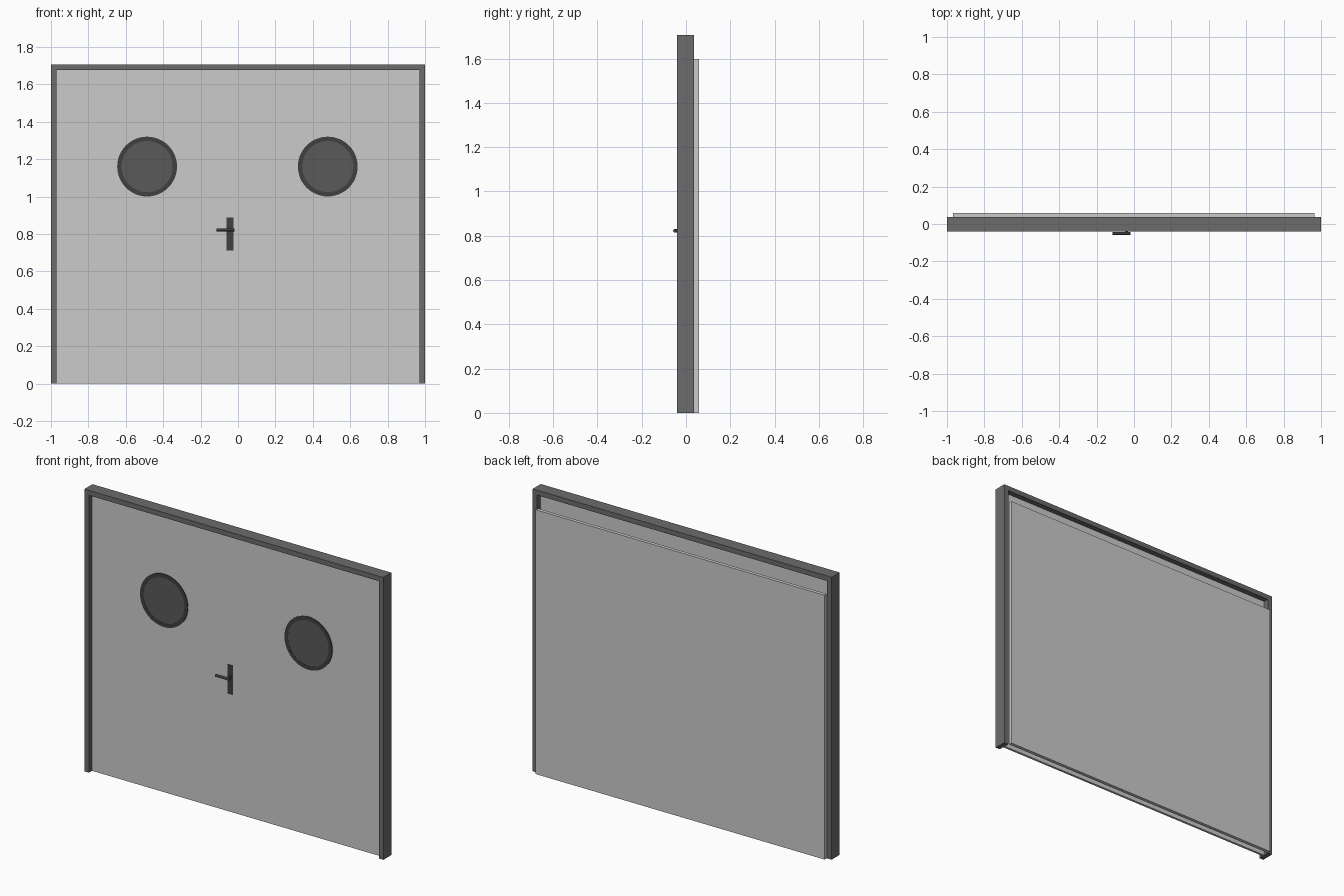
import bpy, bmesh, math
from mathutils import Matrix

if "Cube" in bpy.data.objects:
    bpy.data.objects.remove(bpy.data.objects["Cube"])


def material(name, v):
    m = bpy.data.materials.new(name)
    m.diffuse_color = (v, v, v, 1)
    m.use_nodes = True
    m.node_tree.nodes["Principled BSDF"].inputs["Base Color"].default_value = m.diffuse_color
    return m


FRAME = material("frame_grey", 0.15)
LEAF = material("door_grey", 0.6)
DARK = material("dark_metal", 0.05)
GLASS = material("dark_glass", 0.1)


def finish(name, bm, mat):
    bmesh.ops.recalc_face_normals(bm, faces=bm.faces)
    me = bpy.data.meshes.new(name)
    bm.to_mesh(me)
    bm.free()
    me.materials.append(mat)
    ob = bpy.data.objects.new(name, me)
    bpy.context.collection.objects.link(ob)
    return ob


def box(name, x, y, z, mat):
    bm = bmesh.new()
    bmesh.ops.create_cube(bm, size=1)
    for v in bm.verts:
        v.co = [(lo + hi) / 2 + c * (hi - lo) for c, (lo, hi) in zip(v.co, (x, y, z))]
    return finish(name, bm, mat)


def rod(name, centre, r, length, axis, mat, n=16):
    bm = bmesh.new()
    turn = Matrix.Rotation(math.pi / 2, 4, 'Y' if axis == 'X' else 'X')
    bmesh.ops.create_cone(bm, cap_ends=True, segments=n, radius1=r, radius2=r,
                          depth=length, matrix=Matrix.Translation(centre) @ turn)
    ob = finish(name, bm, mat)
    ob.data.shade_smooth()
    ob.data.set_sharp_from_angle(angle=math.radians(35))
    return ob


def ring(name, cx, cz, r_in, r_out, y0, y1, mat, n=48):
    bm = bmesh.new()
    profile = [(r_in, y0), (r_out, y0), (r_out, y1), (r_in, y1)]
    loops = []
    for i in range(n):
        a = 2 * math.pi * i / n
        loops.append([bm.verts.new((cx + r * math.cos(a), y, cz + r * math.sin(a)))
                      for r, y in profile])
    for i in range(n):
        p, q = loops[i], loops[(i + 1) % n]
        for k in range(4):
            j = (k + 1) % 4
            bm.faces.new((p[k], p[j], q[j], q[k]))
    return finish(name, bm, mat)


FRONT, BACK, TOP = -0.01, 0.004, 1.677

# Surround: header and two jambs
box("frame_header", (-1, 1), (-0.04, 0.037), (TOP, 1.707), FRAME)
for side, s in (("left", -1), ("right", 1)):
    box(f"{side}_jamb", sorted((s * 0.97, s)), (-0.04, 0.037), (0, TOP), FRAME)

    # Door leaf with porthole, leaves meeting at a fine seam
    box(f"{side}_door_leaf", sorted((-0.003 + s * 0.0005, s * 0.97)), (FRONT, BACK), (0, TOP), LEAF)
    cx = -0.003 + s * 0.483
    ring(f"{side}_window_rim", cx, 1.16, 0.137, 0.16, FRONT - 0.004, FRONT + 0.002, DARK)
    rod(f"{side}_window_glass", (cx, FRONT, 1.16), 0.137, 0.006, 'Y', GLASS, 48)

# Backing panel behind the doors
box("back_panel", (-0.968, 0.965), (0.037, 0.058), (0, 1.598), LEAF)

# Handle: plate, spindle and lever
box("handle_plate", (-0.062, -0.025), (FRONT - 0.004, FRONT), (0.712, 0.888), DARK)
rod("handle_spindle", (-0.04, -0.03, 0.822), 0.008, 0.036, 'Y', DARK)
rod("handle_lever", (-0.067, -0.05, 0.822), 0.008, 0.094, 'X', DARK)
